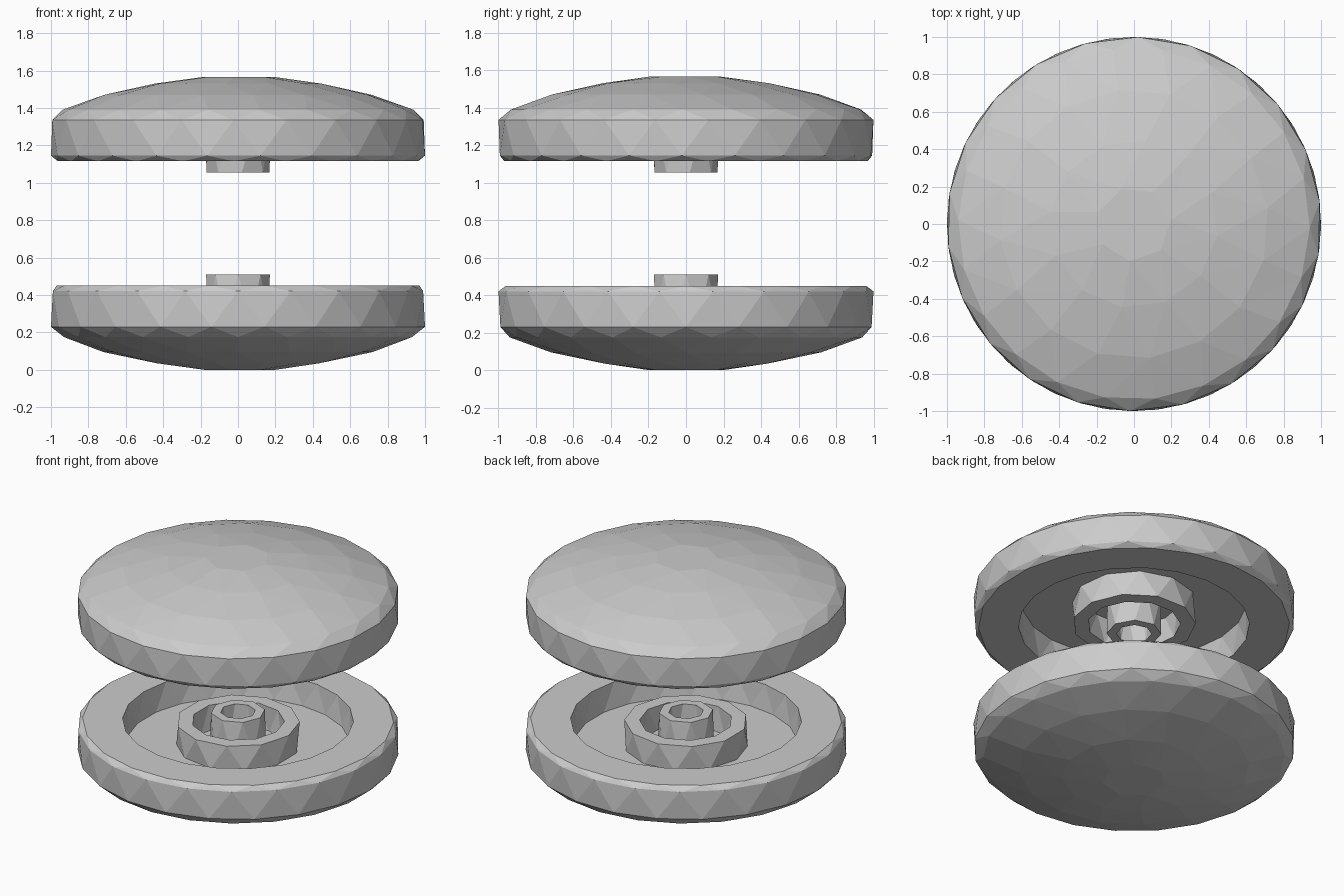
import bpy, bmesh
from math import sin, cos, pi

if "Cube" in bpy.data.objects:
    bpy.data.objects.remove(bpy.data.objects["Cube"])

TOTAL = 1.565  # overall height; the upper half mirrors the lower one


def bridge(bm, a, b):
    """Triangulate between two rings that may have different vertex counts."""
    (va, oa), (vb, ob) = a, b
    n, m = len(va), len(vb)
    i = j = 0
    while i < n or j < m:
        ta = oa + (i + 1) / n
        tb = ob + (j + 1) / m
        if j >= m or (i < n and ta <= tb):
            bm.faces.new((va[i % n], va[(i + 1) % n], vb[j % m]))
            i += 1
        else:
            bm.faces.new((va[i % n], vb[(j + 1) % m], vb[j % m]))
            j += 1


def faceted_turning(name, profile, upper, closed, turn=0.0):
    """Low-poly turned part. profile rows: radius, z, sides, half-step stagger."""
    bm = bmesh.new()
    rings = []
    for r, z, n, stagger in profile:
        off = stagger * 0.5 / n
        z = TOTAL - z if upper else z
        verts = []
        for k in range(n):
            t = 2 * pi * (k / n + off) + turn
            verts.append(bm.verts.new((r * cos(t), r * sin(t), z)))
        rings.append((verts, off))
    for a, b in zip(rings, rings[1:]):
        bridge(bm, a, b)
    if closed:
        bridge(bm, rings[-1], rings[0])
    else:
        bm.faces.new(rings[0][0])
        bm.faces.new(rings[-1][0])
    bmesh.ops.recalc_face_normals(bm, faces=bm.faces[:])
    me = bpy.data.meshes.new(name)
    bm.to_mesh(me)
    bm.free()
    ob = bpy.data.objects.new(name, me)
    bpy.context.collection.objects.link(ob)
    return ob


# Domed disc: outer dome, rim, flat inner face, recessed groove floor
disc = [
    (0.20, 0.00, 7, 0), (0.45, 0.035, 12, 1), (0.72, 0.095, 16, 0),
    (0.94, 0.175, 22, 1), (1.00, 0.23, 22, 0), (1.00, 0.42, 22, 1),
    (0.97, 0.45, 22, 0), (0.72, 0.45, 22, 0), (0.70, 0.28, 22, 1),
    (0.30, 0.28, 12, 0),
]
# Raised ring around the hub
hub = [(0.385, 0.27, 11, 1), (0.385, 0.445, 11, 0),
       (0.29, 0.445, 11, 0), (0.28, 0.27, 11, 1)]
# Hollow axle socket standing proud of the inner face
socket = [(0.18, 0.27, 8, 1), (0.17, 0.51, 8, 0),
          (0.11, 0.51, 8, 0), (0.10, 0.27, 8, 1)]

for side, upper in (("lower", False), ("upper", True)):
    turn = 0.12 if upper else 0.0
    faceted_turning(side + "_disc", disc, upper, False, turn)
    faceted_turning(side + "_hub_ring", hub, upper, True, turn)
    faceted_turning(side + "_axle_socket", socket, upper, True, turn)
